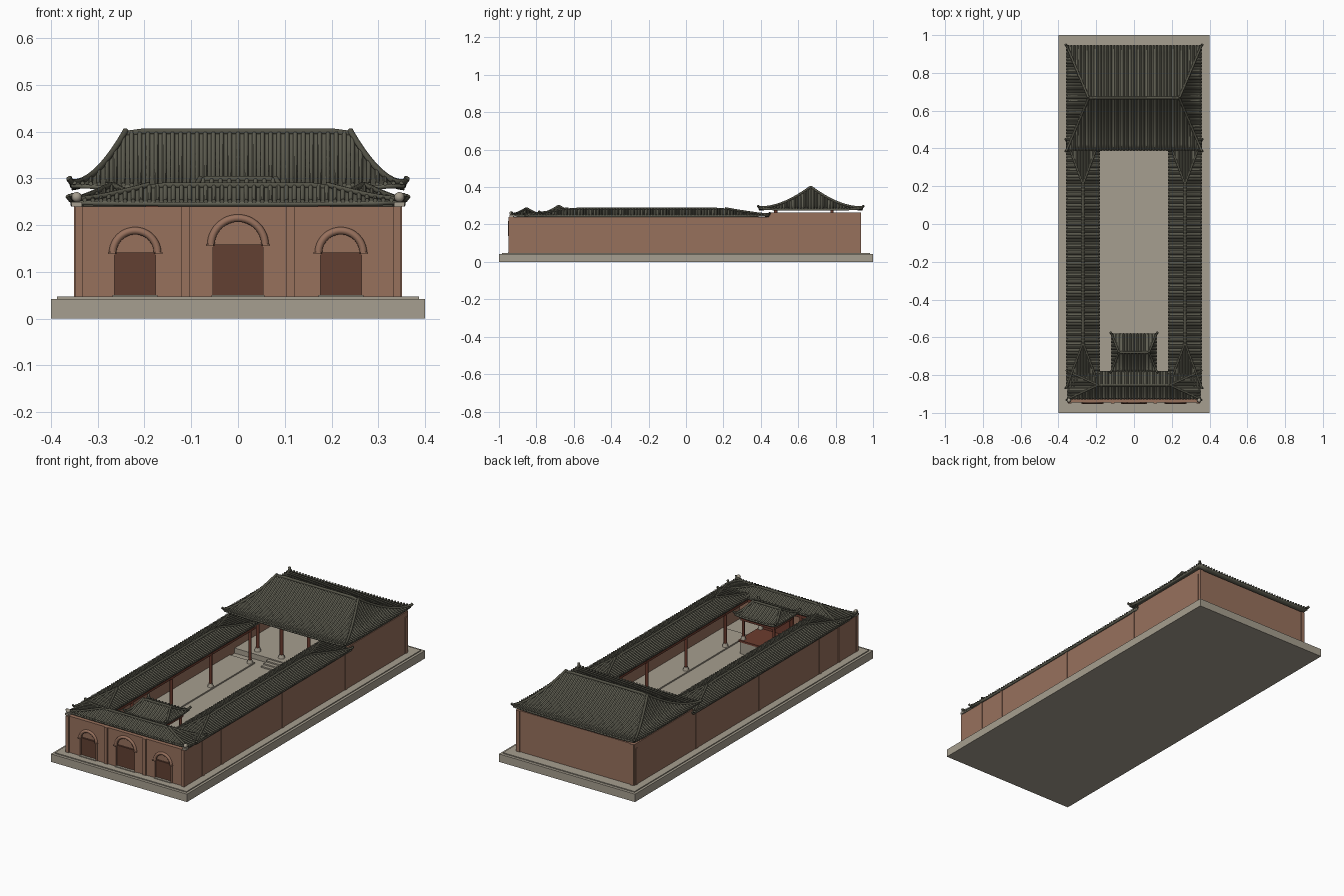
import bpy, bmesh, math
from mathutils import Vector

if "Cube" in bpy.data.objects:
    bpy.data.objects.remove(bpy.data.objects["Cube"])


def mat(name, r, g, b):
    m = bpy.data.materials.new(name)
    m.diffuse_color = tuple((c / 255) ** 2.2 for c in (r, g, b)) + (1,)
    m.use_nodes = True
    m.node_tree.nodes["Principled BSDF"].inputs["Base Color"].default_value = m.diffuse_color
    return m


STONE = mat("pale stone", 165, 157, 142)
WALL = mat("clay wall", 150, 112, 93)
DOOR = mat("dark door red", 98, 66, 54)
WOOD = mat("column red", 108, 62, 50)
TILE = mat("roof tile", 96, 95, 83)
RIDGE = mat("ridge tile", 84, 83, 72)


def finish(name, bm, material):
    bmesh.ops.recalc_face_normals(bm, faces=bm.faces)
    me = bpy.data.meshes.new(name)
    bm.to_mesh(me)
    bm.free()
    me.materials.append(material)
    ob = bpy.data.objects.new(name, me)
    bpy.context.collection.objects.link(ob)
    return ob


def box(name, x0, x1, y0, y1, z0, z1, material):
    bm = bmesh.new()
    bmesh.ops.create_cube(bm, size=1)
    for v in bm.verts:
        v.co = Vector(((x0 + x1) / 2 + v.co.x * (x1 - x0),
                       (y0 + y1) / 2 + v.co.y * (y1 - y0),
                       (z0 + z1) / 2 + v.co.z * (z1 - z0)))
    return finish(name, bm, material)


def tube(bm, pts, r, sides=6, up=(0, 0, 1)):
    pts = [Vector(p) for p in pts]
    rings = []
    for i, p in enumerate(pts):
        d = (pts[min(i + 1, len(pts) - 1)] - pts[max(i - 1, 0)]).normalized()
        a = d.cross(Vector(up)).normalized()
        b = a.cross(d)
        rings.append([bm.verts.new(p + r * (a * math.cos(k * math.tau / sides) + b * math.sin(k * math.tau / sides)))
                      for k in range(sides)])
    for r0, r1 in zip(rings, rings[1:]):
        for k in range(sides):
            bm.faces.new((r0[k], r0[(k + 1) % sides], r1[(k + 1) % sides], r1[k]))
    bm.faces.new(rings[0])
    bm.faces.new(rings[-1][::-1])


def column(name, x, y, z0, z1, r=0.008):
    bm = bmesh.new()
    tube(bm, [(x, y, z0), (x, y, z1)], r, 10, (0, 1, 0))
    finish(name, bm, WOOD)
    bm = bmesh.new()
    bmesh.ops.create_cone(bm, cap_ends=True, segments=10, radius1=r * 1.9, radius2=r * 1.3, depth=0.018)
    bmesh.ops.translate(bm, verts=bm.verts, vec=(x, y, z0 + 0.009))
    finish(name + "_base", bm, STONE)


def roof(name, cx, cy, hx, hy, rx, z0, z1, lift, power=1.8, turn=False, ridge_r=0.007):
    """Curved hip roof: eave half sizes hx, hy and ridge half length rx."""
    def h(x, y):
        t = min((hx - abs(x)) / (hx - rx), (hy - abs(y)) / hy)
        t = max(0, min(1, t))
        return z0 + (z1 - z0) * t ** power + lift * (abs(x) / hx * abs(y) / hy) ** 4

    # tiled shell from shrinking rectangular rings
    bm, rings, n, m = bmesh.new(), [], 8, 12
    for j in range(n + 1):
        t = j / n
        X, Y = hx - (hx - rx) * t, hy * (1 - t)
        ring = []
        for ax, ay, bx, by in ((-1, -1, 1, -1), (1, -1, 1, 1), (1, 1, -1, 1), (-1, 1, -1, -1)):
            for i in range(m):
                f = i / m
                x, y = X * (ax + (bx - ax) * f), Y * (ay + (by - ay) * f)
                ring.append(bm.verts.new((x, y, h(x, y))))
        rings.append(ring)
    k = 4 * m
    for r0, r1 in zip(rings, rings[1:]):
        for i in range(k):
            bm.faces.new((r0[i], r0[(i + 1) % k], r1[(i + 1) % k], r1[i]))
    bmesh.ops.remove_doubles(bm, verts=bm.verts, dist=1e-5)
    shell = finish(name + "_shell", bm, TILE)
    if sum(p.normal.z for p in shell.data.polygons) < 0:
        shell.data.flip_normals()
    mod = shell.modifiers.new("thickness", 'SOLIDIFY')
    mod.thickness, mod.offset = 0.009, -1

    # tile ribs running up each slope
    bm, step = bmesh.new(), 0.0172
    nx, ny = int(hx / step), int(hy / step)
    for s in (-1, 1):
        for i in range(-nx, nx + 1):
            x = i * hx / (nx + 0.4)
            t = min(1, (hx - abs(x)) / (hx - rx))
            c = max(2, math.ceil(7 * t))
            ys = [s * hy * (1.012 - t * q / c) for q in range(c + 1)]
            tube(bm, [(x, y, h(x, y) + 0.002) for y in ys], 0.0048)
        for i in range(-ny, ny + 1):
            y = i * hy / (ny + 0.4)
            t = (hy - abs(y)) / hy
            c = max(2, math.ceil(7 * t))
            xs = [s * (hx * 1.008 - (hx - rx) * t * q / c) for q in range(c + 1)]
            tube(bm, [(x, y, h(x, y) + 0.002) for x in xs], 0.0048)
    ribs = finish(name + "_ribs", bm, TILE)

    # main ridge and upswept hip ridges
    bm = bmesh.new()
    tube(bm, [(-rx, 0, z1 - 0.003), (-rx * 0.84, 0, z1 + 0.002), (rx * 0.84, 0, z1 + 0.002), (rx, 0, z1 - 0.003)], ridge_r)
    for sx in (-1, 1):
        for sy in (-1, 1):
            pts = []
            for q in range(10):
                t = 1 - q / 9
                x, y = sx * (hx - (hx - rx) * t), sy * hy * (1 - t)
                pts.append((x, y, h(x, y) + 0.004))
            pts.append((sx * (hx + 0.005), sy * (hy + 0.006), h(hx, hy) + 0.012))
            tube(bm, pts, ridge_r * 0.85)
    ridges = finish(name + "_ridges", bm, RIDGE)
    for ob in (shell, ribs, ridges):
        ob.location = (cx, cy, 0)
        if turn:
            ob.rotation_euler.z = math.pi / 2


# stone base
box("base_slab", -0.4, 0.4, -1, 1, 0, 0.042, STONE)
box("base_step", -0.387, 0.387, -0.985, 0.985, 0.042, 0.047, STONE)

# outer walls and pilasters
Z = 0.046
for s, side in ((-1, "left"), (1, "right")):
    a, b = sorted((s * 0.348, s * 0.328))
    box(side + "_wall", a, b, -0.935, 0.93, Z, 0.24, WALL)
    box(side + "_hall_wall", a, b, 0.44, 0.93, 0.24, 0.265, WALL)
    a, b = sorted((s * 0.351, s * 0.34))
    for y in (-0.79, -0.63, -0.12, 0.41, 0.915):
        box(side + "_wall_pilaster", a, b, y - 0.008, y + 0.008, Z, 0.24, WALL)
box("back_wall", -0.348, 0.348, 0.91, 0.93, Z, 0.265, WALL)
for s in (-1, 1):
    box("back_pilaster", s * 0.335 - 0.01, s * 0.335 + 0.01, 0.92, 0.935, Z, 0.265, WALL)

# front wall: facing sheet with arched openings over a solid backing
ARCHES = ((0, 0.053, 0.157, 0.058), (-0.22, 0.044, 0.14, 0.048), (0.22, 0.044, 0.14, 0.048))
cu = bpy.data.curves.new("facing", 'CURVE')
cu.dimensions, cu.fill_mode, cu.extrude = '2D', 'BOTH', 0.006
loops = [[(-0.349, Z), (0.349, Z), (0.349, 0.24), (-0.349, 0.24)]]
for ax, w, az, R in ARCHES:
    loops.append([(ax - w, Z + 0.003), (ax + w, Z + 0.003)] +
                 [(ax + w * math.cos(q * math.pi / 20), az + w * math.sin(q * math.pi / 20)) for q in range(21)])
for loop in loops:
    sp = cu.splines.new('POLY')
    sp.points.add(len(loop) - 1)
    for p, (x, z) in zip(sp.points, loop):
        p.co = (x, z, 0, 1)
    sp.use_cyclic_u = True
tmp = bpy.data.objects.new("facing_curve", cu)
bpy.context.collection.objects.link(tmp)
bpy.context.view_layer.update()
me = bpy.data.meshes.new_from_object(tmp.evaluated_get(bpy.context.evaluated_depsgraph_get()))
bpy.data.objects.remove(tmp)
me.materials.clear()
me.materials.append(WALL)
facing = bpy.data.objects.new("front_wall_facing", me)
bpy.context.collection.objects.link(facing)
facing.location.y, facing.rotation_euler.x = -0.938, math.pi / 2
box("front_wall_backing", -0.348, 0.348, -0.932, -0.918, Z, 0.24, WALL)
for x in (-0.34, -0.113, 0.113, 0.34):
    box("front_pilaster", x - 0.009, x + 0.009, -0.95, -0.94, Z, 0.24, WALL)

# doors, jambs and arch mouldings
for ax, w, az, R in ARCHES:
    box("door", ax - w, ax + w, -0.939, -0.931, Z, az + 0.001, DOOR)
    box("door_lintel", ax - w, ax + w, -0.941, -0.931, az - 0.004, az + 0.002, DOOR)
    box("door_sill", ax - w - 0.004, ax + w + 0.004, -0.952, -0.931, 0.044, 0.051, STONE)
    for s in (-1, 1):
        x = ax + s * (R + 0.002)
        box("door_jamb", x - 0.005, x + 0.005, -0.947, -0.94, Z, az, WALL)
        box("arch_impost", x - 0.008, x + 0.008, -0.953, -0.94, az - 0.002, az + 0.003, WALL)
    bm = bmesh.new()
    tube(bm, [(ax + R * math.cos(q * math.pi / 24), -0.944, az + R * math.sin(q * math.pi / 24))
              for q in range(25)], 0.008, 8, (0, 1, 0))
    finish("arch_moulding", bm, WALL)

# stone corner finials
for s in (-1, 1):
    box("finial_block", s * 0.345 - 0.011, s * 0.345 + 0.011, -0.945, -0.923, 0.24, 0.25, STONE)
    bm = bmesh.new()
    bmesh.ops.create_uvsphere(bm, u_segments=12, v_segments=8, radius=0.011)
    bmesh.ops.translate(bm, verts=bm.verts, vec=(s * 0.345, -0.934, 0.26))
    finish("finial_ball", bm, STONE)

# roofs
roof("hall_roof", 0, 0.667, 0.357, 0.277, 0.24, 0.283, 0.398, 0.006, ridge_r=0.008)
roof("gate_roof", 0, -0.853, 0.352, 0.074, 0.19, 0.249, 0.283, 0.004, 1.3)
roof("pavilion_roof", 0, -0.68, 0.12, 0.1, 0.08, 0.252, 0.297, 0.008, 1.5)
for s, side in ((-1, "left"), (1, "right")):
    roof(side + "_gallery_roof", s * 0.27, -0.21, 0.655, 0.088, 0.42, 0.248, 0.283, 0.003, 1.2, turn=True)

# galleries: raised floor, beam and columns
for s, side in ((-1, "left"), (1, "right")):
    a, b = sorted((s * 0.18, s * 0.33))
    box(side + "_gallery_floor", a, b, -0.78, 0.4, Z, 0.054, STONE)
    a, b = sorted((s * 0.19, s * 0.202))
    box(side + "_gallery_beam", a, b, -0.86, 0.42, 0.222, 0.24, WOOD)
    for y in (-0.61, -0.28, 0.05, 0.38):
        column(side + "_gallery_column", s * 0.196, y, 0.054, 0.245)

# gate inner beam and columns
box("gate_beam", -0.33, 0.33, -0.8, -0.788, 0.222, 0.242, WOOD)
for x in (-0.12, 0.12):
    column("gate_column", x, -0.794, 0.047, 0.245)

# raised pavilion stage
box("pavilion_base", -0.1, 0.1, -0.77, -0.595, Z, 0.11, STONE)
box("pavilion_floor", -0.105, 0.105, -0.775, -0.59, 0.11, 0.12, WOOD)
box("pavilion_beam", -0.1, 0.1, -0.765, -0.6, 0.222, 0.245, WOOD)
box("pavilion_back_panel", -0.095, 0.095, -0.77, -0.76, 0.12, 0.225, WOOD)
for x in (-0.09, 0.09):
    for y in (-0.755, -0.61):
        column("pavilion_column", x, y, 0.12, 0.25, 0.007)

# main hall: platform, steps and columns
box("hall_platform", -0.328, 0.328, 0.44, 0.91, Z, 0.074, STONE)
for i in range(3):
    box("hall_step", -0.13, 0.13, 0.38 + i * 0.02, 0.45, Z, 0.054 + i * 0.007, STONE)
for x in (-0.22, -0.08, 0.08, 0.22):
    for y in (0.48, 0.78):
        column("hall_column", x, y, 0.074, 0.295, 0.009)

# smooth the round parts, keep hard edges
for ob in bpy.context.scene.objects:
    ob.select_set(ob.type == 'MESH')
bpy.context.view_layer.objects.active = facing
bpy.ops.object.shade_smooth_by_angle(angle=math.radians(62))
